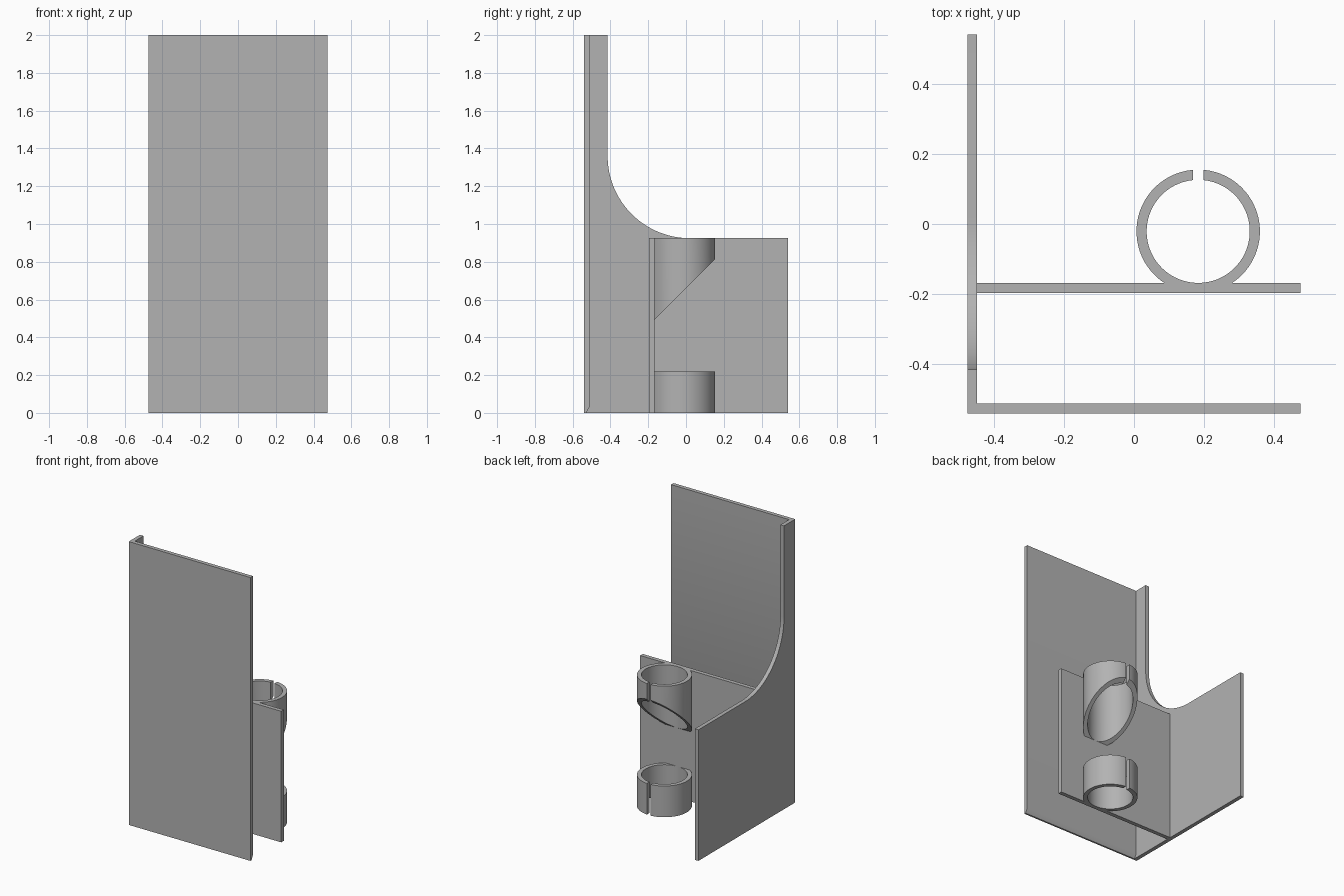
import bpy, bmesh, math
from mathutils import Vector

cube = bpy.data.objects.get("Cube")
if cube:
    bpy.data.objects.remove(cube, do_unlink=True)

GREY = (0.45, 0.45, 0.45, 1)
mat = bpy.data.materials.new("plain grey")
mat.use_nodes = True
mat.diffuse_color = GREY
mat.node_tree.nodes["Principled BSDF"].inputs["Base Color"].default_value = GREY

X0, X1 = -0.475, 0.475      # overall width
Y0, Y1 = -0.54, 0.54        # overall depth
T = 0.028                   # sheet thickness
LOW = 0.925                 # height of the low section


def extrude(name, points, direction, smooth=False):
    """Solid made by sweeping a planar outline along a direction."""
    bm = bmesh.new()
    face = bm.faces.new([bm.verts.new(p) for p in points])
    out = bmesh.ops.extrude_face_region(bm, geom=[face])
    moved = [g for g in out["geom"] if isinstance(g, bmesh.types.BMVert)]
    bmesh.ops.translate(bm, verts=moved, vec=Vector(direction))
    bmesh.ops.recalc_face_normals(bm, faces=bm.faces)
    mesh = bpy.data.meshes.new(name)
    bm.to_mesh(mesh)
    bm.free()
    mesh.materials.append(mat)
    obj = bpy.data.objects.new(name, mesh)
    bpy.context.collection.objects.link(obj)
    if smooth:
        bpy.ops.object.select_all(action="DESELECT")
        obj.select_set(True)
        bpy.context.view_layer.objects.active = obj
        bpy.ops.object.shade_smooth_by_angle(angle=math.radians(30))
    return obj


def arc(cx, cy, r, start, end, steps):
    angles = [math.radians(start + (end - start) * i / steps) for i in range(steps + 1)]
    return [(cx + r * math.cos(a), cy + r * math.sin(a)) for a in angles]


# Tall front panel with its inner bottom edge bevelled
section = [(Y0, 0), (Y0 + 0.012, 0), (Y0 + T, 0.03), (Y0 + T, 2), (Y0, 2)]
panel = extrude("front_panel", [(X0, y, z) for y, z in section], (X1 - X0, 0, 0))

# Side wall sweeping down from a narrow lip to the low section
lip, radius = -0.415, 0.435
outline = [(Y0, 0), (Y1, 0), (Y1, LOW)]
outline += arc(lip + radius, LOW + radius, radius, 270, 180, 32)
outline += [(lip, 2), (Y0, 2)]
wall = extrude("side_wall", [(X0, y, z) for y, z in outline], (T, 0, 0))

# Join panel and wall into one sheet corner
union = panel.modifiers.new("join", "BOOLEAN")
union.operation = "UNION"
union.solver = "EXACT"
union.object = wall
bpy.ops.object.select_all(action="DESELECT")
panel.select_set(True)
bpy.context.view_layer.objects.active = panel
bpy.ops.object.modifier_apply(modifier=union.name)
bpy.data.objects.remove(wall, do_unlink=True)
panel.name = "front_panel_and_side_wall"
bpy.ops.object.shade_smooth_by_angle(angle=math.radians(30))

# Inner partition
PY0, PY1 = -0.197, -0.168
plate = [(X0 + T, PY0), (X1, PY0), (X1, PY1), (X0 + T, PY1)]
extrude("partition", [(x, y, 0) for x, y in plate], (0, 0, LOW))

# Split rings, open at the back
CX, CY, R_OUT, R_IN, GAP = 0.183, -0.021, 0.176, 0.147, 0.015


def split_ring(name, bottom, top):
    g_out = math.degrees(math.asin(GAP / R_OUT))
    g_in = math.degrees(math.asin(GAP / R_IN))
    ring = arc(CX, CY, R_OUT, 90 + g_out, 450 - g_out, 64)
    ring += arc(CX, CY, R_IN, 450 - g_in, 90 + g_in, 64)
    obj = extrude(name, [(x, y, bottom) for x, y in ring], (0, 0, top - bottom), True)
    return obj


split_ring("lower_ring", 0, 0.22)
upper = split_ring("upper_ring", 0.4, LOW)
# Slanted underside of the upper ring
for v in upper.data.vertices:
    if v.co.z < 0.5:
        v.co.z = v.co.y + 0.66
upper.data.update()
